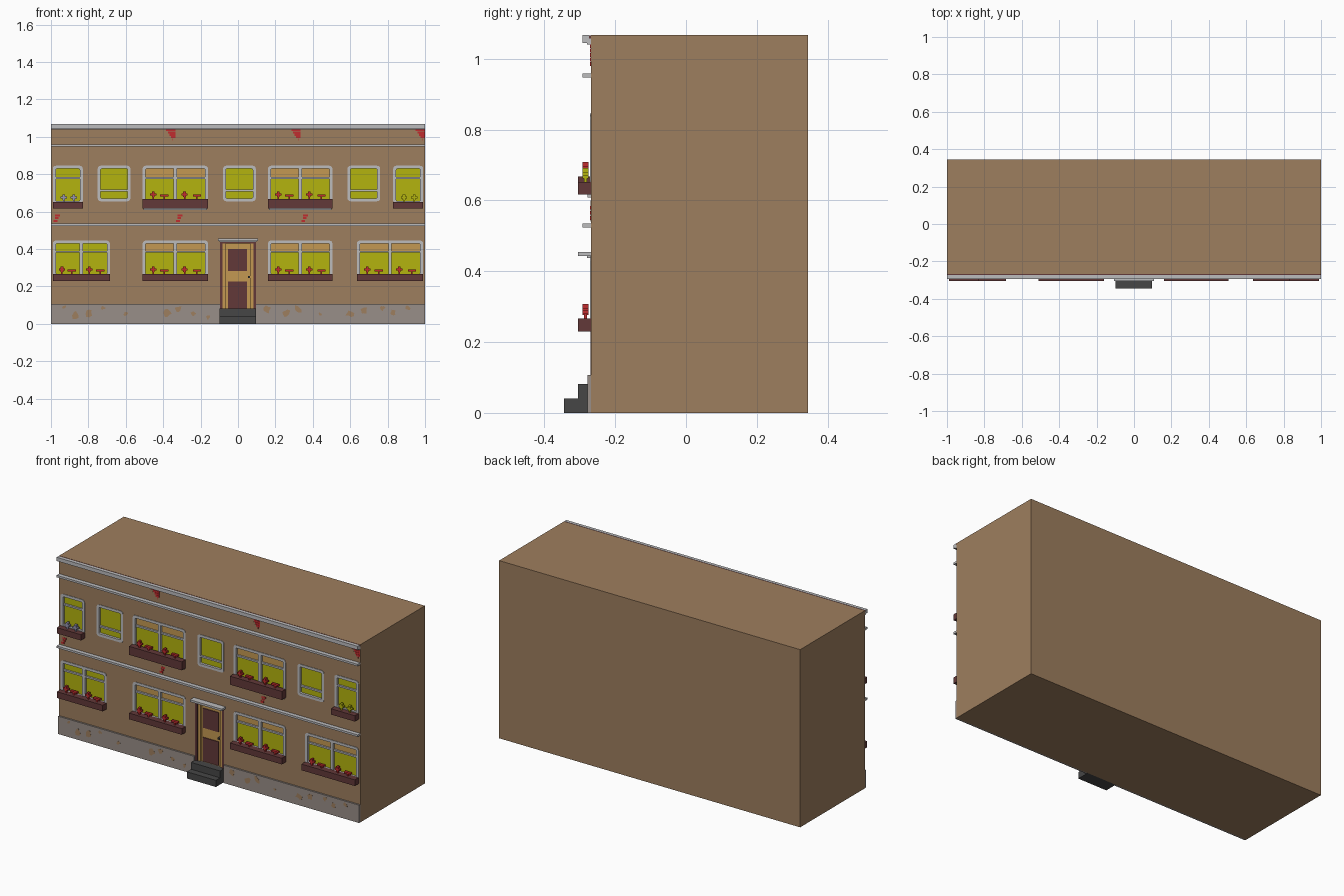
import bpy, bmesh, math, random

if "Cube" in bpy.data.objects:
    bpy.data.objects.remove(bpy.data.objects["Cube"])
random.seed(4)


def material(name, rgb):
    lin = [((c / 255 + 0.055) / 1.055) ** 2.4 for c in rgb] + [1.0]
    m = bpy.data.materials.new(name)
    m.use_nodes = True
    m.diffuse_color = lin
    m.node_tree.nodes["Principled BSDF"].inputs["Base Color"].default_value = lin
    return m


WALL = material("brown render", (158, 126, 94))
TRIM = material("pale grey trim", (188, 188, 190))
MAROON = material("maroon paint", (98, 56, 56))
GLASS = material("yellow glass", (180, 180, 14))
TAN = material("tan paint", (196, 152, 82))
PLINTH = material("plinth grey", (152, 142, 136))
STONE = material("dark stone", (70, 70, 70))
RED = material("brick red", (192, 44, 46))
LILAC = material("lilac petals", (152, 150, 178))


def finish(name, bm, mat):
    bmesh.ops.recalc_face_normals(bm, faces=bm.faces)
    me = bpy.data.meshes.new(name)
    bm.to_mesh(me)
    bm.free()
    me.materials.append(mat)
    ob = bpy.data.objects.new(name, me)
    bpy.context.scene.collection.objects.link(ob)
    return ob


def boxes(name, mat, items):
    """One object of boxes, each (x0, x1, y0, y1, z0, z1)."""
    bm = bmesh.new()
    for x0, x1, y0, y1, z0, z1 in items:
        vs = bmesh.ops.create_cube(bm, size=1)["verts"]
        for v in vs:
            v.co = ((x0 + x1) / 2 + v.co.x * (x1 - x0),
                    (y0 + y1) / 2 + v.co.y * (y1 - y0),
                    (z0 + z1) / 2 + v.co.z * (z1 - z0))
    return finish(name, bm, mat)


def rounded(x0, x1, z0, z1, r):
    pts = []
    for i, (cx, cz) in enumerate(((x1 - r, z1 - r), (x0 + r, z1 - r),
                                  (x0 + r, z0 + r), (x1 - r, z0 + r))):
        for k in range(4):
            a = math.radians(90 * i + 30 * k)
            pts.append((cx + r * math.cos(a), cz + r * math.sin(a)))
    return pts


def frame(name, x0, x1, z0, z1, t):
    """Rounded rectangular window surround."""
    bm = bmesh.new()
    out = rounded(x0, x1, z0, z1, 0.016)
    inn = rounded(x0 + t, x1 - t, z0 + t, z1 - t, 0.006)
    loops = [[bm.verts.new((x, y, z)) for x, z in pts]
             for pts, y in ((out, -0.25), (out, -0.271), (inn, -0.271), (inn, -0.25))]
    n = len(out)
    for a in range(4):
        b = (a + 1) % 4
        for i in range(n):
            j = (i + 1) % n
            bm.faces.new((loops[a][i], loops[a][j], loops[b][j], loops[b][i]))
    return finish(name, bm, TRIM)


FRONT, BACK, TOP = -0.268, 0.345, 1.067
T = 0.016

# Windows: x0, x1, z0, z1, rail height, double, upper pane, planter (z0, z1), flowers
UP, LOW = (0.617, 0.668), (0.23, 0.267)
windows = [
    (-0.99, -0.83, 0.64, 0.845, 0.78, False, GLASS, (0.617, 0.652), LILAC),
    (-0.75, -0.575, 0.655, 0.845, 0.712, False, GLASS, None, None),
    (-0.51, -0.16, 0.64, 0.845, 0.78, True, TAN, UP, RED),
    (-0.08, 0.095, 0.655, 0.845, 0.712, False, GLASS, None, None),
    (0.16, 0.505, 0.64, 0.845, 0.78, True, TAN, UP, RED),
    (0.585, 0.76, 0.655, 0.845, 0.712, False, GLASS, None, None),
    (0.83, 0.99, 0.64, 0.845, 0.78, False, GLASS, (0.617, 0.652), GLASS),
    (-0.99, -0.685, 0.25, 0.445, 0.385, True, GLASS, LOW, RED),
    (-0.51, -0.16, 0.25, 0.445, 0.385, True, TAN, LOW, RED),
    (0.16, 0.505, 0.25, 0.445, 0.385, True, TAN, LOW, RED),
    (0.635, 0.99, 0.25, 0.445, 0.385, True, TAN, LOW, RED),
]

# Building block with openings for windows and door
block = boxes("building", WALL, [(-1, 1, FRONT, BACK, 0, TOP)])
cuts = [(w[0] + 0.01, w[1] - 0.01, -0.3, -0.25, w[2] + 0.01, w[3] - 0.01) for w in windows]
cuts.append((-0.095, 0.095, -0.3, -0.245, 0.08, 0.44))
cutter = boxes("opening_cutter", WALL, cuts)
cutter.hide_render = True
mod = block.modifiers.new("openings", "BOOLEAN")
mod.operation, mod.solver, mod.object = "DIFFERENCE", "EXACT", cutter
dg = bpy.context.evaluated_depsgraph_get()
block.data = bpy.data.meshes.new_from_object(block.evaluated_get(dg))
block.modifiers.clear()
bpy.data.objects.remove(cutter)


def flower(x, z, tall):
    """Blocky bloom on a stem."""
    y0, y1, h = -0.292, -0.276, 0.03 if tall else 0.019
    parts = [(x - 0.004, x + 0.004, y0 + 0.004, y1 - 0.004, z, z + h)]
    if tall:
        parts += [(x - 0.017, x + 0.017, y0, y1, z + 0.018, z + 0.028),
                  (x - 0.007, x + 0.007, y0 - 0.001, y1 + 0.001, z + 0.01, z + 0.04)]
    else:
        parts += [(x - 0.022, x + 0.022, y0, y1, z + 0.013, z + 0.023)]
    return parts


for i, (x0, x1, z0, z1, rail, double, upper, pot, bloom) in enumerate(windows, 1):
    frame(f"window_frame_{i}", x0, x1, z0, z1, T)
    xm = (x0 + x1) / 2
    bars = [(x0 + 0.01, x1 - 0.01, -0.267, -0.25, rail - 0.005, rail + 0.005)]
    if double:
        bars.append((xm - 0.009, xm + 0.009, -0.27, -0.25, z0 + 0.01, z1 - 0.01))
    boxes(f"window_bars_{i}", TRIM, bars)
    boxes(f"lower_pane_{i}", GLASS, [(x0 + 0.01, x1 - 0.01, -0.256, -0.249, z0 + 0.01, rail)])
    # The outer sash of the end windows stays yellow
    boxes(f"upper_pane_{i}", upper, [(x0 + 0.01, x1 - 0.01, -0.256, -0.249, rail, z1 - 0.01)])
    if pot:
        boxes(f"planter_{i}", MAROON, [(x0, x1, -0.305, FRONT + 0.001, *pot)])
        w = x1 - x0
        spots = ((0.16, 1), (0.33, 0), (0.64, 1), (0.83, 0)) if double else ((0.36, 1), (0.7, 1))
        parts = [p for f, tall in spots for p in flower(x0 + f * w, pot[1], tall)]
        boxes(f"flowers_{i}", bloom, parts)
    if pot == UP:
        boxes(f"sill_{i}", TRIM, [(x0 + 0.005, x1 - 0.005, -0.278, FRONT, 0.609, 0.617)])

# Cornice and string courses
boxes("cornice", TRIM, [(-1, 1, -0.293, -0.274, 1.045, TOP),
                        (-1, 1, -0.28, FRONT, 1.04, 1.058)])
boxes("cornice_backing", MAROON, [(-1, 1, -0.275, FRONT, 1.05, TOP - 0.001)])
boxes("upper_string_course", TRIM, [(-1, 1, -0.293, FRONT, 0.947, 0.959)])
boxes("middle_string_course", TRIM, [(-1, 1, -0.293, FRONT, 0.523, 0.535)])

# Plinth with chipped plaster
boxes("plinth", PLINTH, [(-1, -0.097, -0.278, FRONT, 0, 0.107),
                         (0.097, 1, -0.278, FRONT, 0, 0.107)])
chips = [(-0.87, 0.05, 0.025), (-0.8, 0.06, 0.025), (-0.72, 0.085, 0.012), (-0.6, 0.055, 0.014),
         (-0.38, 0.055, 0.024), (-0.32, 0.08, 0.022), (-0.24, 0.055, 0.016), (-0.93, 0.09, 0.012),
         (0.16, 0.08, 0.022), (0.26, 0.055, 0.022), (0.32, 0.075, 0.025), (0.44, 0.05, 0.012),
         (0.6, 0.055, 0.024), (0.67, 0.07, 0.022), (0.77, 0.085, 0.018), (0.83, 0.06, 0.016),
         (0.91, 0.085, 0.014), (-0.16, 0.035, 0.012)]
bm = bmesh.new()
for cx, cz, r in chips:
    ring = []
    for k in range(9):
        a, q = math.tau * k / 9, r * random.uniform(0.45, 1.15)
        ring.append(bm.verts.new((cx + q * math.cos(a), -0.2788,
                                  min(0.105, cz + q * math.sin(a)))))
    face = bm.faces.new(ring)
    geo = bmesh.ops.extrude_face_region(bm, geom=[face])["geom"]
    for v in geo:
        if isinstance(v, bmesh.types.BMVert):
            v.co.y = -0.277
finish("plinth_chips", bm, WALL)

# Patches of bare brick: stepped courses under the cornice and over the middle course
bricks, mortar = [], []
for x in (-0.335, 0.335, 0.999):
    for k, w in enumerate((0.068, 0.056, 0.044, 0.034, 0.02)):
        z = 1.03 - 0.0125 * k
        cut = 0.012 if k == 4 else 0
        bricks.append((x - w * 0.72, x - cut, -0.2705, -0.26, z, z + 0.0115))
        mortar.append((x - w, x - w * 0.72, -0.2695, -0.26, z, z + 0.0115))
for x in (-0.99, -0.335, 0.335):
    mortar += [(x, x + 0.045, -0.2695, -0.26, 0.585, 0.6),
               (x, x + 0.012, -0.2695, -0.26, 0.54, 0.585)]
    bricks += [(x + 0.012, x + 0.038, -0.2705, -0.26, 0.574, 0.585),
               (x + 0.012, x + 0.03, -0.2705, -0.26, 0.56, 0.57),
               (x + 0.004, x + 0.024, -0.2705, -0.26, 0.545, 0.556)]
boxes("bare_bricks", RED, bricks)
boxes("brick_mortar", TAN, mortar).data.materials[0] = WALL

# Door, casing, canopy and steps
boxes("door_leaf", TAN, [(-0.08, 0.08, -0.252, -0.244, 0.08, 0.43)])
boxes("door_casing", MAROON, [(s * 0.0885 - 0.0065, s * 0.0885 + 0.0065, -0.27, -0.245, 0.08, 0.44)
                              for s in (-1, 1)] + [(-0.09, 0.09, -0.268, -0.245, 0.43, 0.44)])
boxes("door_jambs", TAN, [(s * 0.073 - 0.009, s * 0.073 + 0.009, -0.264, -0.245, 0.08, 0.43)
                          for s in (-1, 1)])
boxes("door_panels", MAROON, [(-0.053, 0.049, -0.257, -0.25, 0.283, 0.4),
                              (-0.053, 0.049, -0.257, -0.25, 0.082, 0.225)])
boxes("door_knob", STONE, [(0.053, 0.063, -0.268, -0.25, 0.245, 0.256)])
boxes("door_canopy", TRIM, [(-0.106, 0.106, -0.305, FRONT + 0.001, 0.443, 0.455),
                            (-0.098, 0.098, -0.28, FRONT + 0.001, 0.437, 0.443)])
boxes("front_steps", STONE, [(-0.098, 0.095, -0.345, FRONT, 0, 0.04),
                             (-0.098, 0.095, -0.305, -0.26, 0.04, 0.081)])
